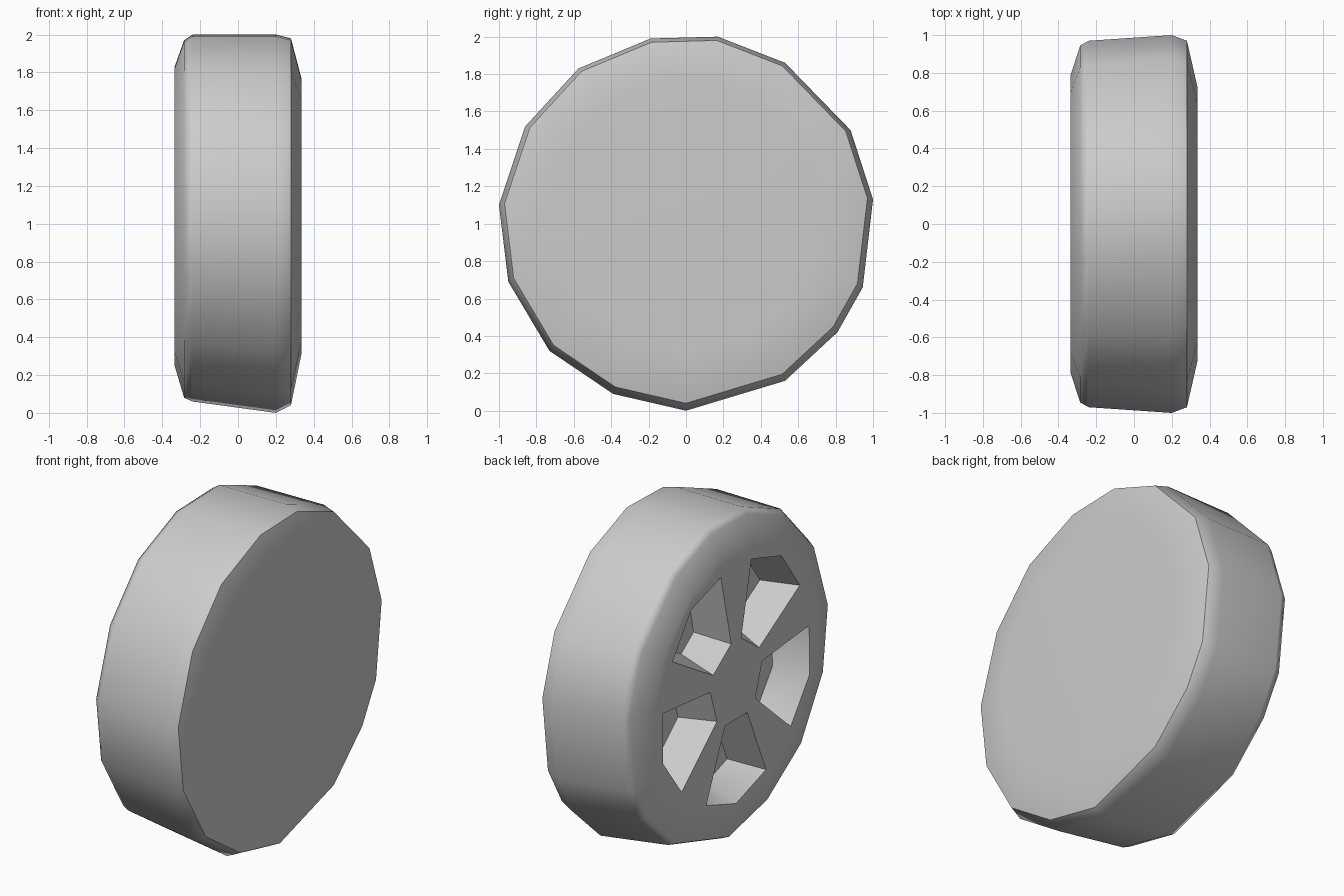
import bpy, bmesh, math
from mathutils import Vector

cube = bpy.data.objects.get("Cube")
if cube:
    bpy.data.objects.remove(cube, do_unlink=True)

grey = bpy.data.materials.new("plain_grey")
grey.use_nodes = True
colour = (0.6, 0.6, 0.6, 1)
grey.diffuse_color = colour
grey.node_tree.nodes["Principled BSDF"].inputs["Base Color"].default_value = colour

# Uneven fifteen-sided tyre outline as (y, height above hub)
OUTLINE = [(-.19, .99), (.17, 1), (.53, .86), (.88, .5), (1, .13),
           (.945, -.34), (.81, -.58), (.53, -.84), (0, -1), (-.39, -.91),
           (-.73, -.68), (-.95, -.31), (-1, .1), (-.86, .52), (-.575, .83)]
# Rings across the width: x, scale, lift
RINGS = [(-.335, .79, .04), (-.285, .945, .025), (-.24, .97, .03),
         (.2, 1, 0), (.28, .97, .01), (.335, .73, .04)]
HUB_Z = 1.03
POCKET_DEPTH = .2

bm = bmesh.new()


def closed_loop(points):
    return [bm.verts.new(p) for p in points]


def bridge(a, b):
    for i in range(len(a)):
        j = (i + 1) % len(a)
        bm.faces.new((a[i], a[j], b[j], b[i]))


def loop_edges(loop):
    return [bm.edges.get((v, loop[i - 1])) or bm.edges.new((v, loop[i - 1]))
            for i, v in enumerate(loop)]


def polar(x, radius, degrees):
    a = math.radians(degrees)
    return Vector((x, radius * math.cos(a), HUB_Z + radius * math.sin(a)))


# Tyre: shoulders and tread, closed by a plain inner face
loops = [closed_loop([(x, y * s, 1 + h * s + lift) for y, h in OUTLINE])
         for x, s, lift in RINGS]
for a, b in zip(loops, loops[1:]):
    bridge(a, b)
bm.faces.new(loops[-1])

# Rim: five tapered pockets between the spokes
face_x = RINGS[0][0]
cap_edges = loop_edges(loops[0])
for k in range(5):
    mid = -90 + 72 * k
    shape = [(.25, -25), (.7, -24), (.735, 0), (.7, 24), (.25, 25)]
    top = [polar(face_x, r, mid + t) for r, t in shape]
    centre = sum(top, Vector()) / len(top)
    floor = [centre + (p - centre) * .7 + Vector((POCKET_DEPTH, 0, 0)) for p in top]
    mouth, base = closed_loop(top), closed_loop(floor)
    bridge(mouth, base)
    bm.faces.new(base)
    cap_edges += loop_edges(mouth)
bmesh.ops.triangle_fill(bm, edges=cap_edges, use_beauty=True)
bmesh.ops.recalc_face_normals(bm, faces=bm.faces)

mesh = bpy.data.meshes.new("wheel")
bm.to_mesh(mesh)
bm.free()
mesh.materials.append(grey)
wheel = bpy.data.objects.new("wheel", mesh)
bpy.context.collection.objects.link(wheel)

# Smooth shading with flat side faces and crisp pocket rims
bpy.context.view_layer.objects.active = wheel
wheel.select_set(True)
bpy.ops.object.shade_smooth_by_angle(angle=math.radians(50))
weighted = wheel.modifiers.new("weighted_normals", 'WEIGHTED_NORMAL')
weighted.keep_sharp = True
